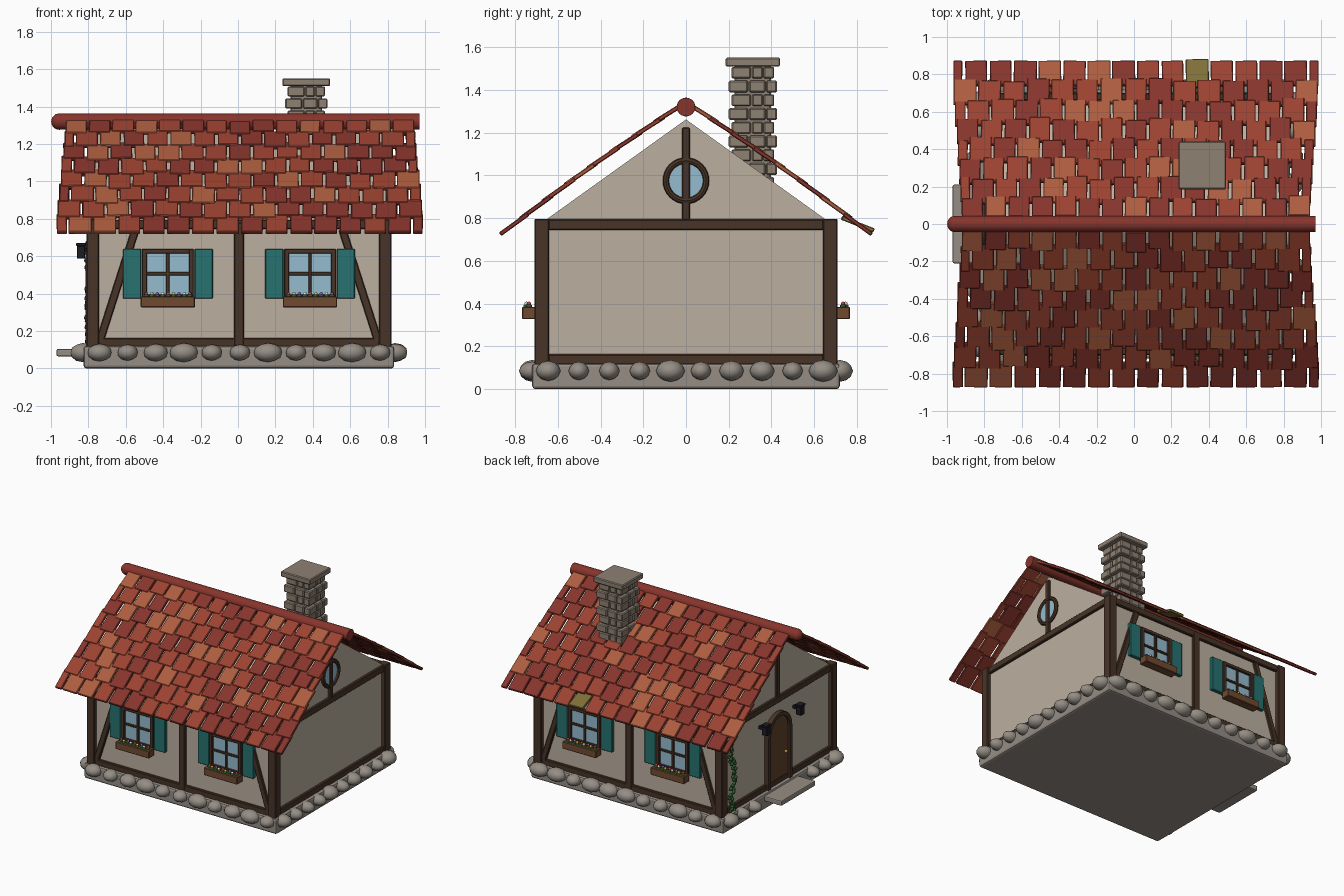
import bpy, bmesh, math, random
from mathutils import Matrix, Vector

if "Cube" in bpy.data.objects:
    bpy.data.objects.remove(bpy.data.objects["Cube"])

random.seed(7)
CX = 0.005  # house centre line in x


def mat(name, *rgb):
    m = bpy.data.materials.new(name)
    m.diffuse_color = (*rgb, 1)
    m.use_nodes = True
    m.node_tree.nodes["Principled BSDF"].inputs["Base Color"].default_value = m.diffuse_color
    return m


WALL = mat("plaster", .50, .43, .35)
WOOD = mat("timber", .065, .034, .02)
DOORW = mat("door_wood", .12, .055, .025)
PLANT = mat("planter_wood", .16, .07, .03)
TEAL = mat("shutter_teal", .02, .17, .16)
GLASS = mat("glass", .30, .50, .62)
STONE = mat("stone", .30, .27, .235)
BRICK = mat("chimney_stone", .27, .22, .17)
TILES = [mat("tile_red", .33, .055, .03), mat("tile_dark", .24, .035, .025),
         mat("tile_orange", .42, .11, .05), mat("tile_moss", .22, .16, .04)]
IRON = mat("iron", .012, .012, .018)
LEAF = mat("leaf", .03, .12, .03)
GOLD = mat("brass", .5, .3, .05)
PETALS = [mat("petal_red", .6, .05, .05), mat("petal_yellow", .8, .55, .05),
          mat("petal_violet", .3, .1, .5), mat("petal_white", .8, .75, .75), LEAF]


def finish(name, bm, mats, bevel=0, smooth=False):
    bmesh.ops.recalc_face_normals(bm, faces=bm.faces)
    me = bpy.data.meshes.new(name)
    bm.to_mesh(me)
    bm.free()
    for m in mats:
        me.materials.append(m)
    ob = bpy.data.objects.new(name, me)
    bpy.context.collection.objects.link(ob)
    if bevel:
        b = ob.modifiers.new("bevel", 'BEVEL')
        b.width, b.segments = bevel, 2 if bevel > .006 else 1
    if smooth:
        for p in me.polygons:
            p.use_smooth = True
    return ob


def paint(verts, mi):
    for v in verts:
        for f in v.link_faces:
            f.material_index = mi


def box(bm, c, s, rot=Matrix(), mi=0):
    m = Matrix.Translation(c) @ rot @ Matrix.Diagonal((*s, 1))
    paint(bmesh.ops.create_cube(bm, size=1, matrix=m)["verts"], mi)


def span(bm, x0, x1, y0, y1, z0, z1, mi=0):
    box(bm, ((x0 + x1) / 2, (y0 + y1) / 2, (z0 + z1) / 2), (abs(x1 - x0), abs(y1 - y0), abs(z1 - z0)), mi=mi)


def ball(bm, c, s, mi=0, sub=2):
    m = Matrix.Translation(c) @ Matrix.Diagonal((*s, 1))
    paint(bmesh.ops.create_icosphere(bm, subdivisions=sub, radius=1, matrix=m)["verts"], mi)


def extrude(bm, faces, vec):
    g = bmesh.ops.extrude_face_region(bm, geom=faces)["geom"]
    bmesh.ops.translate(bm, vec=vec, verts=[v for v in g if isinstance(v, bmesh.types.BMVert)])


def rod(bm, c, r, length, seg=24):  # cylinder along x
    m = Matrix.Translation(c) @ Matrix.Rotation(math.pi / 2, 4, 'Y')
    bmesh.ops.create_cone(bm, cap_ends=True, segments=seg, radius1=r, radius2=r, depth=length, matrix=m)


# Foundation slab and the row of rounded stones around it
bm = bmesh.new()
span(bm, -.825, .835, -.72, .72, 0, .12)
finish("foundation", bm, [STONE], .015)
bm = bmesh.new()
for s in (-1, 1):
    for i in range(11):
        r = random.choice((.056, .066, .078))
        ball(bm, (CX - .745 + i * .15, s * .72, .085), (r, .062, r * .35 + .024))
    for i in range(10):
        y, r = -.645 + i * .143, random.choice((.048, .058, .068))
        if s > 0 or abs(y) > .22:
            ball(bm, (CX + s * .835, y, .085), (.068, r, r * .4 + .024))
finish("foundation_stones", bm, [STONE], smooth=True)

# Plastered body with gables
bm = bmesh.new()
pts = [(-.68, .11), (.68, .11), (.68, .775), (0, 1.262), (-.68, .775)]
extrude(bm, [bm.faces.new([bm.verts.new((CX - .785, y, z)) for y, z in pts])], (1.57, 0, 0))
finish("plaster_walls", bm, [WALL])

# Timber frame
bm = bmesh.new()
for s in (-1, 1):
    for x in (-1, 1):
        span(bm, CX + x * .748, CX + x * .815, s * .642, s * .71, .11, .797)
        dx, dz = x * -.195, .61
        box(bm, (CX + x * .65, s * .685, .44), (.042, .03, math.hypot(dx, dz)),
            Matrix.Rotation(math.atan2(dx, dz), 4, 'Y'))
    span(bm, CX - .027, CX + .027, s * .66, s * .702, .12, .78)
    for z0, z1 in ((.115, .163), (.745, .795)):
        span(bm, CX - .75, CX + .75, s * .66, s * .70, z0, z1)
        span(bm, CX + s * .77, CX + s * .805, -.645, .645, z0, z1)
    span(bm, CX + s * .77, CX + s * .805, -.018, .018, .79, 1.225)
finish("timber_frame", bm, [WOOD], .005)

# Windows with shutters and flower boxes, front and back
for s, side in ((-1, "front"), (1, "back")):
    for x, lr in ((-.375, "left"), (.385, "right")):
        tag = f"{side}_{lr}"
        bm = bmesh.new()
        for k in (-1, 1):
            span(bm, x + k * .112, x + k * .138, s * .67, s * .71, .37, .64)
            span(bm, x - .125, x + .125, s * .67, s * .709, .505 + k * .11, .505 + k * .135)
        span(bm, x - .009, x + .009, s * .67, s * .703, .39, .62)
        span(bm, x - .115, x + .115, s * .67, s * .702, .498, .515)
        finish("window_frame_" + tag, bm, [WOOD], .003)
        bm = bmesh.new()
        span(bm, x - .115, x + .115, s * .67, s * .692, .39, .62)
        finish("window_glass_" + tag, bm, [GLASS])
        bm = bmesh.new()
        for k in (-1, 1):
            span(bm, x + k * .143, x + k * .24, s * .67, s * .705, .373, .64)
        finish("shutters_" + tag, bm, [TEAL], .004)
        bm = bmesh.new()
        span(bm, x - .145, x + .145, s * .70, s * .768, .327, .385)
        finish("flower_box_" + tag, bm, [PLANT], .004)
        bm = bmesh.new()
        for i in range(9):
            fx, fy = x - .115 + i * .029, s * (.735 + .012 * (i % 2))
            ball(bm, (fx, fy, .386), (.016, .016, .014), 4, 1)
            ball(bm, (fx, fy, .399), (.011, .011, .011), i % 4, 1)
        finish("flowers_" + tag, bm, PETALS, smooth=True)

# Round gable window on the right side
bpy.ops.mesh.primitive_torus_add(location=(.80, 0, .975), rotation=(0, math.pi / 2, 0), major_radius=.094,
                                 minor_radius=.015, major_segments=32, minor_segments=8)
ring = bpy.context.object
ring.name = "round_window_frame"
ring.data.materials.append(WOOD)
bpy.ops.object.shade_smooth_by_angle()
bm = bmesh.new()
rod(bm, (.79, 0, .975), .09, .022, 32)
finish("round_window_glass", bm, [GLASS])


# Arched door, frame, knob, step and lanterns on the left side
def arch(r, x, z0=.12, spring=.53):
    a = [math.pi * i / 12 for i in range(13)]
    return [(x, r, z0)] + [(x, r * math.cos(t), spring + r * math.sin(t)) for t in a] + [(x, -r, z0)]


bm = bmesh.new()
extrude(bm, [bm.faces.new([bm.verts.new(p) for p in arch(.118, -.77)])], (-.028, 0, 0))
finish("door", bm, [DOORW])
bm = bmesh.new()
inner, outer = ([bm.verts.new(p) for p in arch(r, -.77)] for r in (.115, .145))
extrude(bm, [bm.faces.new((inner[i], inner[i + 1], outer[i + 1], outer[i])) for i in range(14)], (-.045, 0, 0))
finish("door_frame", bm, [WOOD])
bm = bmesh.new()
ball(bm, (-.807, -.08, .34), (.013, .013, .013))
finish("door_knob", bm, [GOLD], smooth=True)
bm = bmesh.new()
span(bm, -.97, -.80, -.21, .21, .065, .105)
finish("door_step", bm, [STONE], .008)
bm = bmesh.new()
for y in (-.21, .21):
    span(bm, -.862, -.818, y - .024, y + .024, .588, .655)
    span(bm, -.866, -.812, y - .03, y + .03, .655, .67)
    span(bm, -.82, -.775, y - .01, y + .01, .62, .645)
finish("lanterns", bm, [IRON], .003)

# Climbing vine beside the back left corner
bm = bmesh.new()
for i in range(44):
    t = i / 43
    y = .57 + .025 * math.sin(t * 9) + random.uniform(-.025, .025)
    ball(bm, (-.798 - random.uniform(0, .015), y, .12 + .55 * t), (.012, .02, .018), 0, 1)
finish("vine", bm, [LEAF], smooth=True)

# Roof: overlapping tile courses, flaring slightly toward the eaves
ROWS, COLS = 8, 15


def slope(t):
    return Vector((0, .03 + .838 * t, 1.325 - .602 * t + .014 * math.sin(math.pi * t)))


for s, side in ((-1, "front"), (1, "back")):
    bm = bmesh.new()
    for r in range(ROWS):
        a, b = slope(max(0, (r - .22) / ROWS)), slope((r + 1) / ROWS)
        d = b - a
        half = .93 + .055 * (r + 1) / ROWS
        w = 2 * half / COLS
        off = 0 if r % 2 == 0 else .5
        for c in range(COLS + (r % 2)):
            u0, u1 = max(0, c - off), min(COLS, c + 1 - off)
            x = .01 - half + w * (u0 + u1) / 2
            wide = w * (u1 - u0) - random.uniform(.006, .018)
            slip = 0 if r == ROWS - 1 else random.uniform(-.012, .016)
            ctr = (a + b) / 2 + d.normalized() * slip
            mossy = s > 0 and r == ROWS - 1 and abs(x - .34) < w / 2
            tilt = -math.atan2(-d.z, d.y) + .03 + (.25 if mossy else 0)
            rot = Matrix.Rotation(s * tilt, 4, 'X') @ Matrix.Rotation(random.uniform(-.02, .02), 4, 'Z')
            box(bm, (x, s * ctr.y, ctr.z), (wide, d.length, .02), rot,
                3 if mossy else random.choice((0, 0, 1, 1, 2)))
    finish("roof_tiles_" + side, bm, TILES, .004)
bm = bmesh.new()
rod(bm, (.008, 0, 1.32), .043, 1.924)
ball(bm, (-.955, 0, 1.32), (.044, .044, .044), 0, 3)
ridge = finish("roof_ridge", bm, [TILES[1]])
bpy.context.view_layer.objects.active = ridge
bpy.ops.object.select_all(action='DESELECT')
ridge.select_set(True)
bpy.ops.object.shade_smooth_by_angle()

# Chimney: core, pinwheel brick courses and cap
PX, PY = .365, .313
bm = bmesh.new()
box(bm, (PX, PY, 1.22), (.17, .17, .6))
for i in range(9):
    h = .113 if i % 2 else .100
    for q in range(4):
        rot = Matrix.Rotation(q * math.pi / 2 + (math.pi if i % 2 else 0), 4, 'Z')
        for k, ln in ((-1, .09), (1, 2 * h - .15)):
            off = -h + ln / 2 if k < 0 else h - .054 - ln / 2
            p = rot @ Vector((off, -h + .025, 0))
            box(bm, (PX + p.x, PY + p.y, .965 + i * .0645), (ln, .05, .055), rot)
box(bm, (PX, PY, 1.53), (.255, .255, .042))
finish("chimney", bm, [BRICK], .006)
